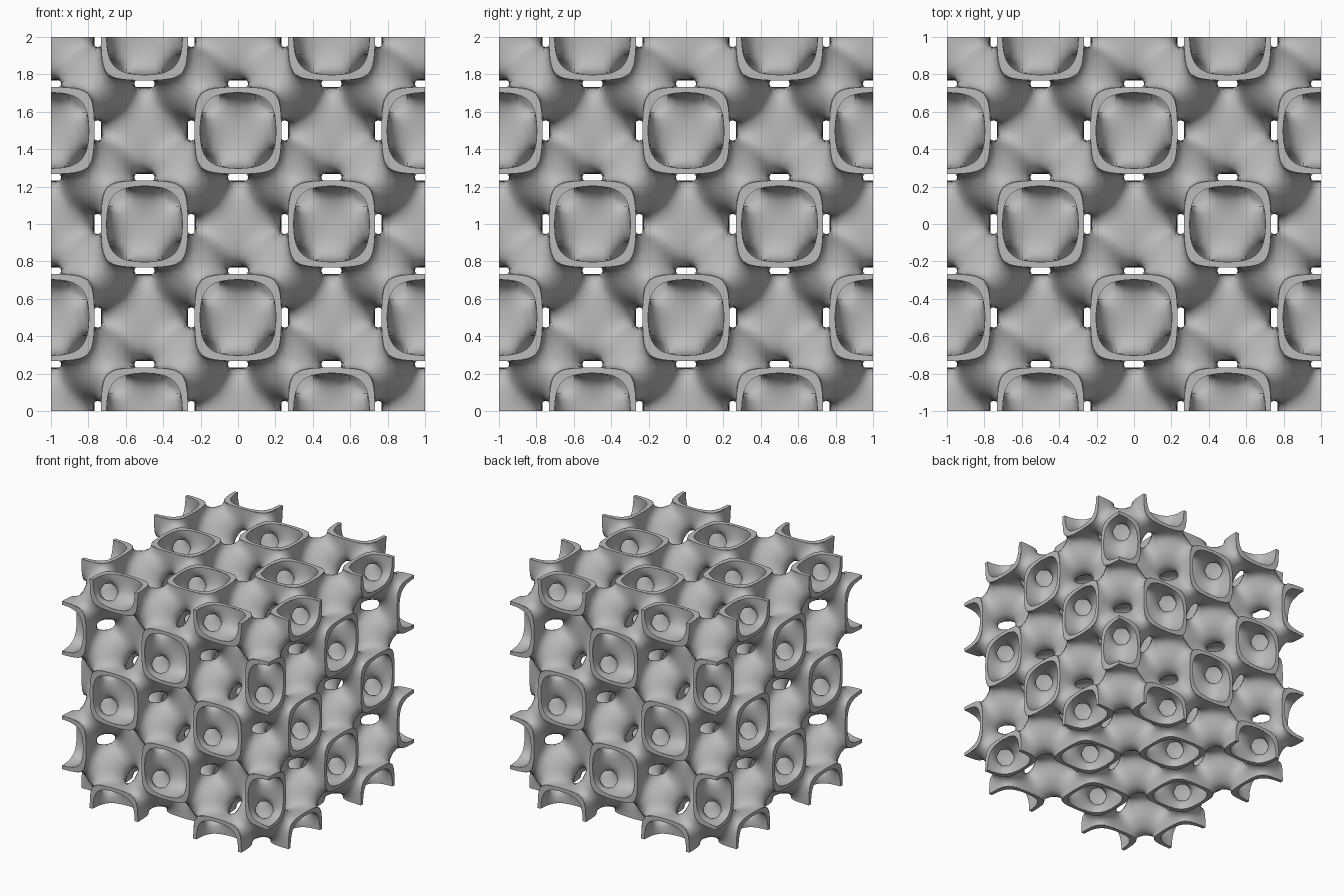
import bpy
import bmesh
from math import sin, cos, pi, sqrt
from mathutils import Vector

cube = bpy.data.objects.get("Cube")
if cube:
    bpy.data.objects.remove(cube, do_unlink=True)

N = 14          # grid cells along one symmetric block
STEP = pi / N   # block side is pi radians, half a period
LEVEL = 0.52    # half thickness of the wall in field units
SEGS = 64       # segments round each rim
UNIT = [Vector((1, 0, 0)), Vector((0, 1, 0)), Vector((0, 0, 1))]

grey = bpy.data.materials.new("plain_grey")
grey.use_nodes = True
grey.diffuse_color = (0.5, 0.5, 0.5, 1)
for node in grey.node_tree.nodes:
    if node.type == 'BSDF_PRINCIPLED':
        node.inputs["Base Color"].default_value = (0.5, 0.5, 0.5, 1)


def field(p):
    a, b, c = (cos(t) for t in p)
    d, e, f = (cos(2 * t) for t in p)
    return 4 * a * b * c - (d * e + e * f + f * d)


def gradient(p):
    c1 = [cos(t) for t in p]
    c2 = [cos(2 * t) for t in p]
    return Vector([-4 * sin(p[i]) * c1[i - 1] * c1[i - 2]
                   + 2 * sin(2 * p[i]) * (c2[i - 1] + c2[i - 2]) for i in range(3)])


def settle(p, level):
    """Pull a point onto the level surface."""
    p = p.copy()
    for _ in range(4):
        g = gradient(p)
        move = g * ((level - field(p)) / max(g.length_squared, 0.05))
        if move.length > STEP / 2:
            move.length = STEP / 2
        p += move
    return p


def add_object(name, bm, smooth):
    mesh = bpy.data.meshes.new(name)
    bm.to_mesh(mesh)
    bm.free()
    mesh.materials.append(grey)
    for poly in mesh.polygons:
        poly.use_smooth = smooth
    obj = bpy.data.objects.new(name, mesh)
    obj.location.z = 1
    bpy.context.collection.objects.link(obj)
    return obj


def wall_block(level):
    """One symmetric block of the curved wall, as a quad net."""
    span = range(-1, N + 2)
    value = {(i, j, k): field((i * STEP, j * STEP, k * STEP))
             for i in span for j in span for k in span}
    crossings, quads = {}, []
    for node, v0 in value.items():
        for a in range(3):
            end = tuple(node[i] + (i == a) for i in range(3))
            if end not in value:
                continue
            v1 = value[end]
            if (v0 < level) == (v1 < level):
                continue
            point = (Vector(node) + UNIT[a] * ((level - v0) / (v1 - v0))) * STEP
            b, c = (a + 1) % 3, (a + 2) % 3
            cells = []
            for db, dc in ((0, 0), (1, 0), (1, 1), (0, 1)):
                cell = list(node)
                cell[b] -= db
                cell[c] -= dc
                cells.append(tuple(cell))
                crossings.setdefault(cells[-1], []).append(point)
            if all(-1 <= t <= N for cell in cells for t in cell):
                quads.append(cells if (v0 < level) == (level > 0) else cells[::-1])

    bm = bmesh.new()
    verts = {}
    for quad in quads:
        for cell in quad:
            if cell not in verts:
                pts = crossings[cell]
                middle = sum(pts, Vector()) / len(pts)
                verts[cell] = bm.verts.new(settle(middle, level))
        bm.faces.new([verts[cell] for cell in quad])

    # trim to the block's mirror planes
    for axis in UNIT:
        for co, normal in ((axis * 0, -axis), (axis * pi, axis)):
            geom = bm.verts[:] + bm.edges[:] + bm.faces[:]
            bmesh.ops.bisect_plane(bm, geom=geom, dist=1e-5, plane_co=co,
                                   plane_no=normal, clear_outer=True)
    for v in bm.verts:
        v.co /= 2 * pi
    return bm


# helper marking the first mirror centre
mirror_centre = bpy.data.objects.new("mirror_centre", None)
mirror_centre.location = (0.5, 0.5, 1.5)
mirror_centre.hide_render = True
bpy.context.collection.objects.link(mirror_centre)

# the two skins of the lattice wall, mirrored out to the full cube
for name, level in (("outer_skin", LEVEL), ("inner_skin", -LEVEL)):
    skin = add_object(name, wall_block(level), True)
    for centre in (mirror_centre, None):
        mod = skin.modifiers.new("mirror", 'MIRROR')
        mod.use_axis = (True, True, True)
        mod.mirror_object = centre
        mod.merge_threshold = 0.0005


def rim_radius(angle, level):
    """Distance from a rim's centre to its edge."""
    k = (sqrt(2 - level) - 1) / 2
    low, high = 0.0, 2.2
    for _ in range(40):
        mid = (low + high) / 2
        if cos(mid * cos(angle)) * cos(mid * sin(angle)) > k:
            low = mid
        else:
            high = mid
    return low / (2 * pi)


# flat rims where the wall meets the six cube faces
angles = [2 * pi * i / SEGS for i in range(SEGS)]
profile = [[(r * cos(t), r * sin(t)) for r in (rim_radius(t, -LEVEL), rim_radius(t, LEVEL))]
           for t in angles]
bm = bmesh.new()
for a in range(3):
    b, c = UNIT[(a + 1) % 3], UNIT[(a + 2) % 3]
    for side in (-1, 1):
        for i in range(-2, 3):
            for j in range(-2, 3):
                if (i + j) % 2 == 0:
                    continue
                centre = UNIT[a] * side + b * (i / 2) + c * (j / 2)
                for s in range(SEGS):
                    p, q = profile[s - 1], profile[s]
                    quad = [centre + b * u + c * v for u, v in (p[0], p[1], q[1], q[0])]
                    mid = sum(quad, Vector()) / 4
                    if max(abs(mid.dot(b)), abs(mid.dot(c))) > 1:
                        continue
                    bm.faces.new([bm.verts.new(v) for v in quad[::side]])
bmesh.ops.remove_doubles(bm, verts=bm.verts[:], dist=1e-5)
add_object("rims", bm, False)
